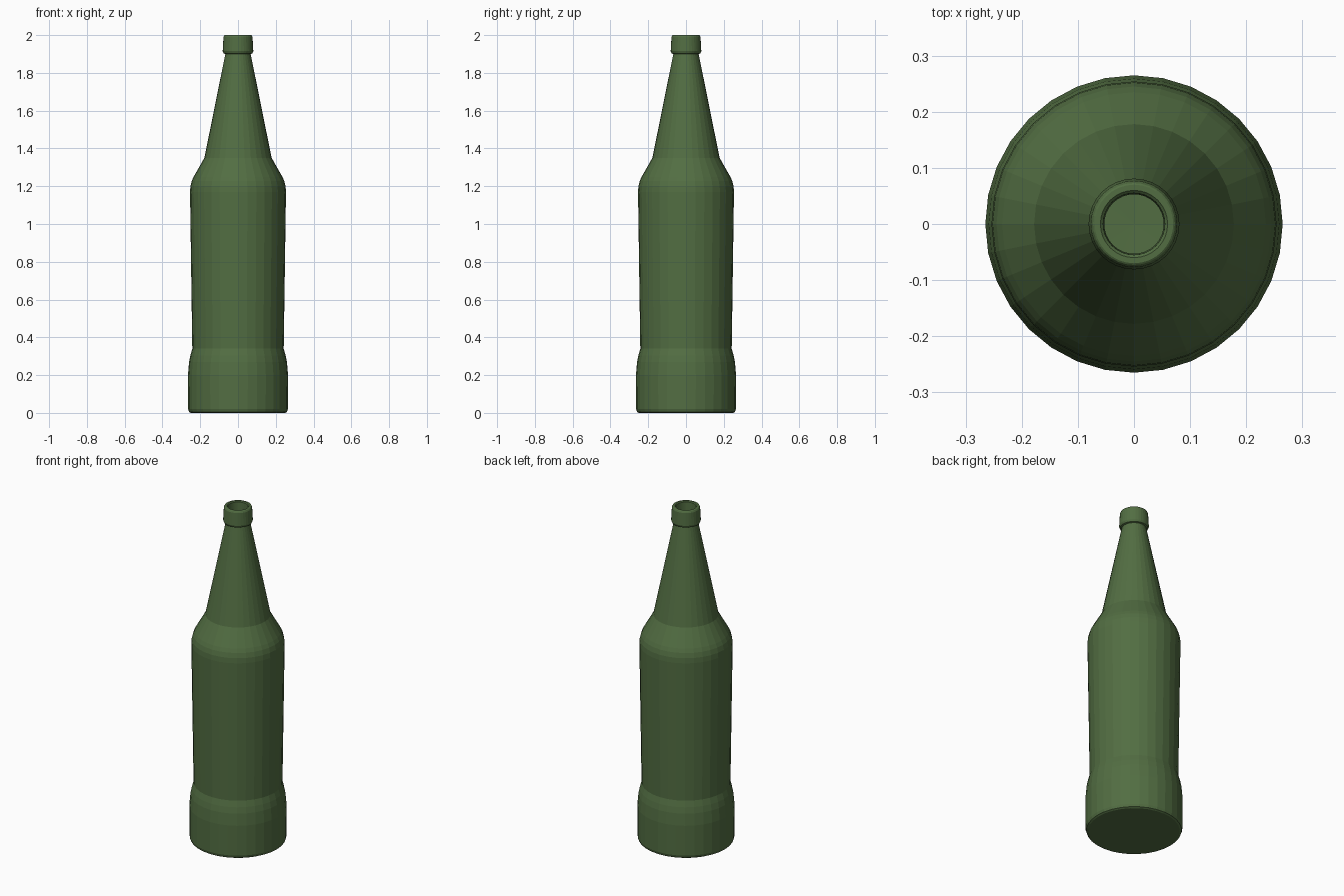
import bpy, bmesh, math

if "Cube" in bpy.data.objects:
    bpy.data.objects.remove(bpy.data.objects["Cube"])

SIDES = 32

# Outer silhouette (radius, height), base centre to lip
outer = [(0, 0), (0.25, 0), (0.259, 0.005), (0.264, 0.02), (0.265, 0.2), (0.259, 0.27),
         (0.252, 0.305), (0.242, 0.34), (0.254, 1.17), (0.252, 1.2), (0.245, 1.228),
         (0.235, 1.25), (0.178, 1.35), (0.067, 1.9)]
lip = [(0.076, 1.903), (0.081, 1.915), (0.077, 1.99), (0.073, 1.998), (0.07, 2.0),
       (0.06, 2.0), (0.055, 1.995)]
# Inner wall, lip down to the inside floor
inner = [(0.053, 1.9), (0.16, 1.345), (0.228, 1.22), (0.232, 1.17), (0.222, 0.34),
         (0.243, 0.2), (0.243, 0.03), (0, 0.025)]


def lathe(name, profile):
    bm = bmesh.new()
    rings = []
    for r, z in profile:
        n = SIDES if r > 0 else 1
        rings.append([bm.verts.new((r * math.cos(math.tau * i / SIDES),
                                    r * math.sin(math.tau * i / SIDES), z))
                      for i in range(n)])
    for a, b in zip(rings, rings[1:]):
        for i in range(SIDES):
            j = (i + 1) % SIDES
            if len(a) == 1:
                bm.faces.new((a[0], b[j], b[i]))
            elif len(b) == 1:
                bm.faces.new((a[i], a[j], b[0]))
            else:
                bm.faces.new((a[i], a[j], b[j], b[i]))
    bmesh.ops.recalc_face_normals(bm, faces=bm.faces)
    mesh = bpy.data.meshes.new(name)
    bm.to_mesh(mesh)
    bm.free()
    obj = bpy.data.objects.new(name, mesh)
    bpy.context.collection.objects.link(obj)
    return obj


# Hollow glass bottle
bottle = lathe("bottle", outer + lip + inner)
glass = bpy.data.materials.new("green_glass")
glass.diffuse_color = (0.085, 0.155, 0.055, 1)
glass.use_nodes = True
glass.node_tree.nodes["Principled BSDF"].inputs["Base Color"].default_value = glass.diffuse_color
bottle.data.materials.append(glass)
